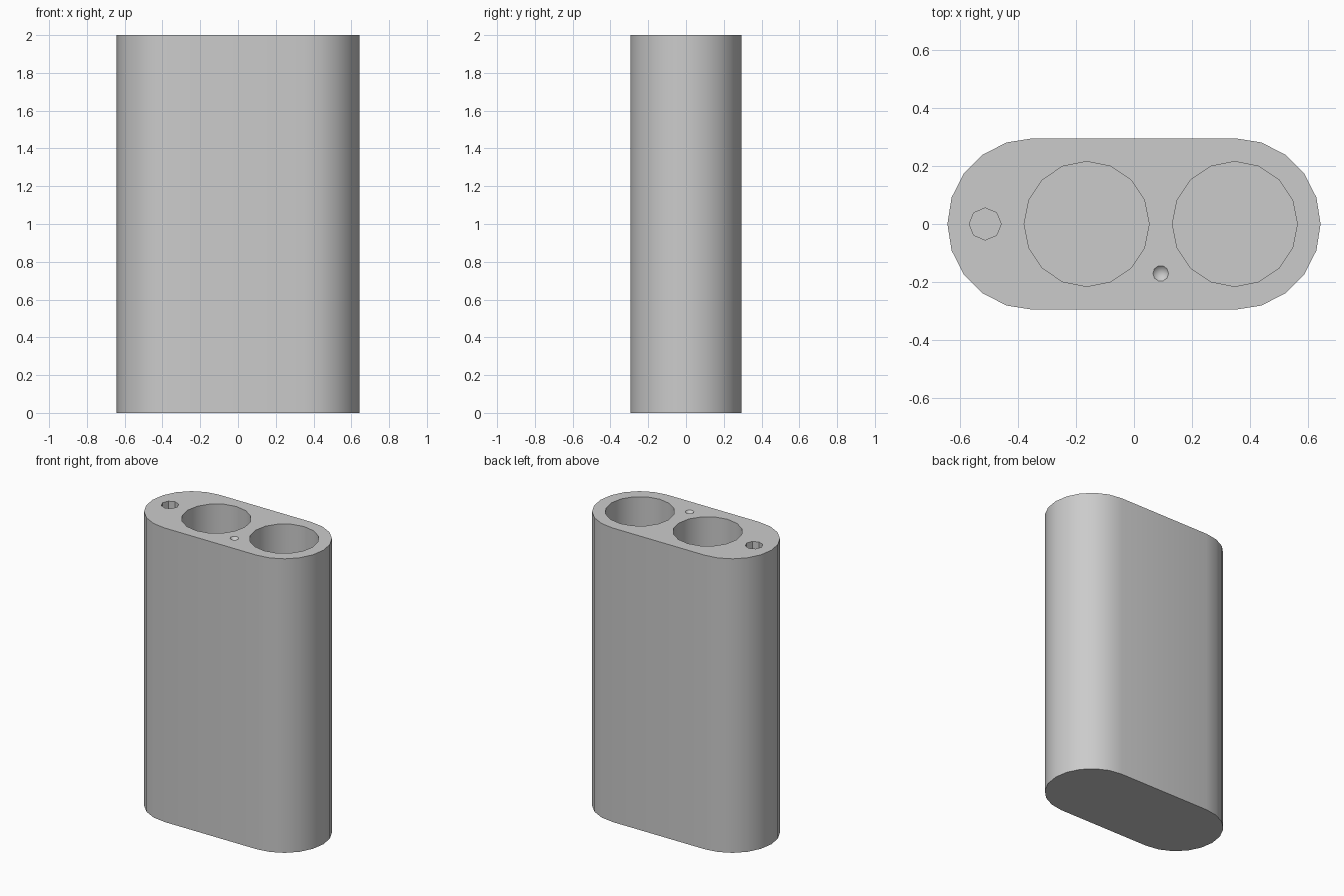
import bpy, bmesh
from math import pi, sin, cos

cube = bpy.data.objects.get("Cube")
if cube:
    bpy.data.objects.remove(cube)

HEIGHT, RADIUS, OFFSET = 2.0, 0.295, 0.347
FLOOR = 0.08

grey = bpy.data.materials.new("plain grey")
grey.use_nodes = True
colour = (0.6, 0.6, 0.6, 1)
grey.diffuse_color = colour
grey.node_tree.nodes["Principled BSDF"].inputs["Base Color"].default_value = colour

bm = bmesh.new()


def loop(points, z):
    verts = [bm.verts.new((x, y, z)) for x, y in points]
    edges = [bm.edges.new((v, verts[i - 1])) for i, v in enumerate(verts)]
    return verts, edges


def circle(x, y, r, sides):
    return [(x + r * cos(2 * pi * i / sides), y + r * sin(2 * pi * i / sides))
            for i in range(sides)]


def walls(a, b):
    for i in range(len(a)):
        bm.faces.new((a[i - 1], a[i], b[i], b[i - 1]))


# Rounded outer shell
outline = []
for side, start in ((1, -pi / 2), (-1, pi / 2)):
    for i in range(11):
        a = start + pi * i / 10
        outline.append((side * OFFSET + RADIUS * cos(a), RADIUS * sin(a)))
top, rim_edges = loop(outline, HEIGHT)
bottom, _ = loop(outline, 0)
walls(top, bottom)
bm.faces.new(bottom)

# Two battery wells and a narrow wire channel
for x, r, sides in ((-0.163, 0.215, 16), (OFFSET, 0.215, 16), (-0.512, 0.055, 8)):
    points = circle(x, 0, r, sides)
    upper, edges = loop(points, HEIGHT)
    lower, _ = loop(points, FLOOR)
    walls(upper, lower)
    bm.faces.new(lower)
    rim_edges += edges

# Small conical screw dimple
dimple, edges = loop(circle(0.092, -0.17, 0.027, 10), HEIGHT)
tip = bm.verts.new((0.092, -0.17, HEIGHT - 0.03))
for i in range(len(dimple)):
    bm.faces.new((dimple[i - 1], dimple[i], tip))
rim_edges += edges

# Top face around the openings
bmesh.ops.triangle_fill(bm, edges=rim_edges, use_beauty=True)
bmesh.ops.recalc_face_normals(bm, faces=bm.faces)

mesh = bpy.data.meshes.new("battery_case")
bm.to_mesh(mesh)
bm.free()
mesh.materials.append(grey)
case = bpy.data.objects.new("battery_case", mesh)
bpy.context.collection.objects.link(case)
bpy.context.view_layer.objects.active = case
case.select_set(True)
bpy.ops.object.shade_smooth_by_angle()
